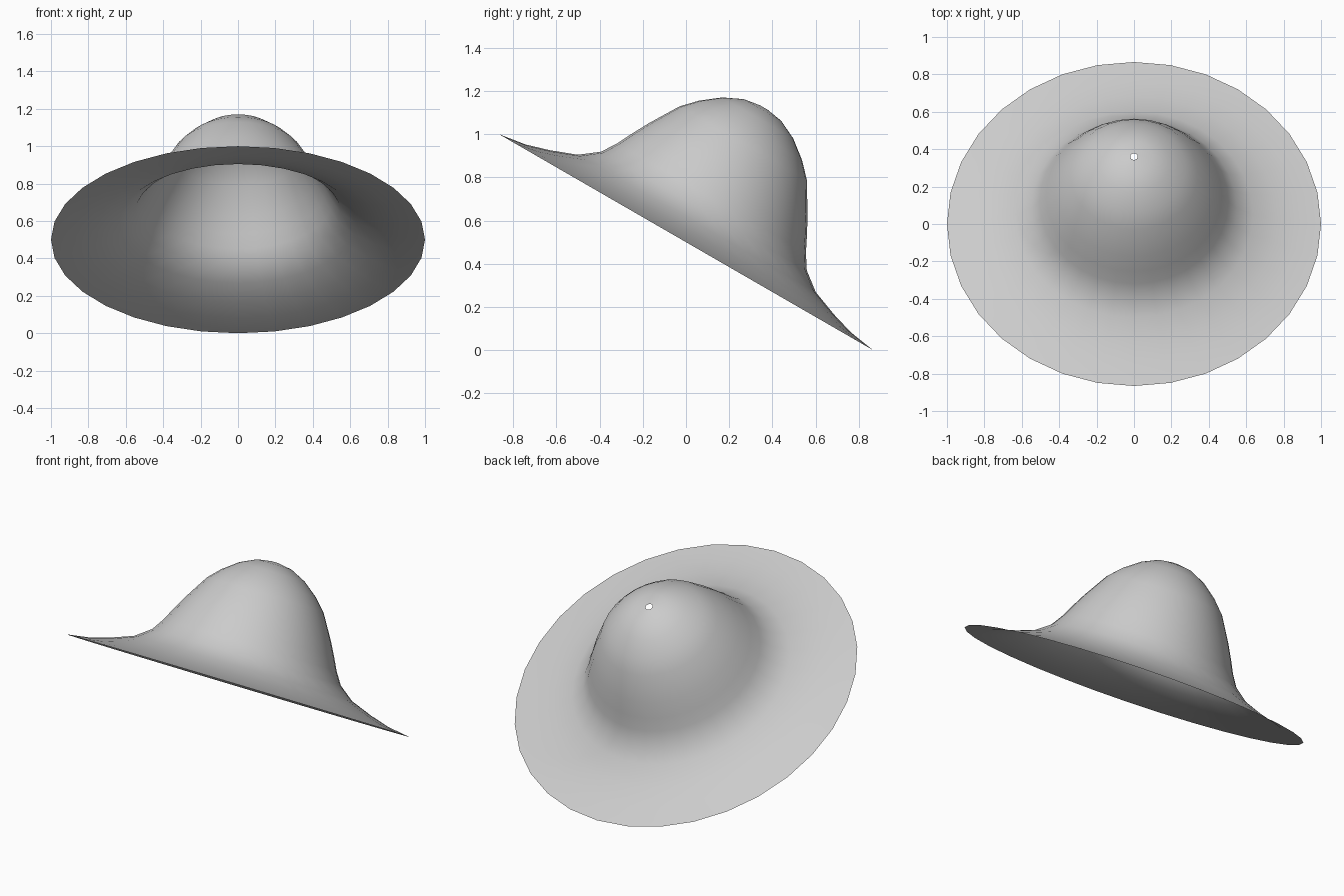
import bpy, bmesh, math
from mathutils import Matrix, Vector

cube = bpy.data.objects.get("Cube")
if cube:
    bpy.data.objects.remove(cube, do_unlink=True)

SIDES = 32
TILT = math.radians(-30)

# Hat profile as (radius, height), from the crown hole to the brim edge
PROFILE = [(0.02, 0.72), (0.1, 0.707), (0.19, 0.664), (0.275, 0.598),
           (0.34, 0.53), (0.425, 0.39), (0.47, 0.306), (0.505, 0.236),
           (0.55, 0.166), (0.636, 0.1), (0.76, 0.053), (0.87, 0.02), (1, 0)]

felt = bpy.data.materials.new("grey felt")
felt.use_nodes = True
colour = (0.6, 0.6, 0.6, 1)
felt.diffuse_color = colour
felt.node_tree.nodes["Principled BSDF"].inputs["Base Color"].default_value = colour

# Thin open shell, revolved about its own axis
bm = bmesh.new()
verts = [bm.verts.new((0, r, h)) for r, h in PROFILE]
edges = [bm.edges.new(pair) for pair in zip(verts, verts[1:])]
bmesh.ops.spin(bm, geom=verts + edges, cent=(0, 0, 0), axis=(0, 0, 1),
               angle=math.tau, steps=SIDES, use_merge=True)
bmesh.ops.remove_doubles(bm, verts=bm.verts[:], dist=0.0005)

# Make every face look outward and up
bm.normal_update()
flipped = [f for f in bm.faces if f.normal.z < 0]
bmesh.ops.reverse_faces(bm, faces=flipped)

# Tip the hat backward and lift its low edge to the ground
bm.transform(Matrix.Translation(Vector((0, 0, 0.5))) @ Matrix.Rotation(TILT, 4, 'X'))
for f in bm.faces:
    f.smooth = True

mesh = bpy.data.meshes.new("hat")
bm.to_mesh(mesh)
bm.free()
mesh.materials.append(felt)
hat = bpy.data.objects.new("hat", mesh)
bpy.context.collection.objects.link(hat)
